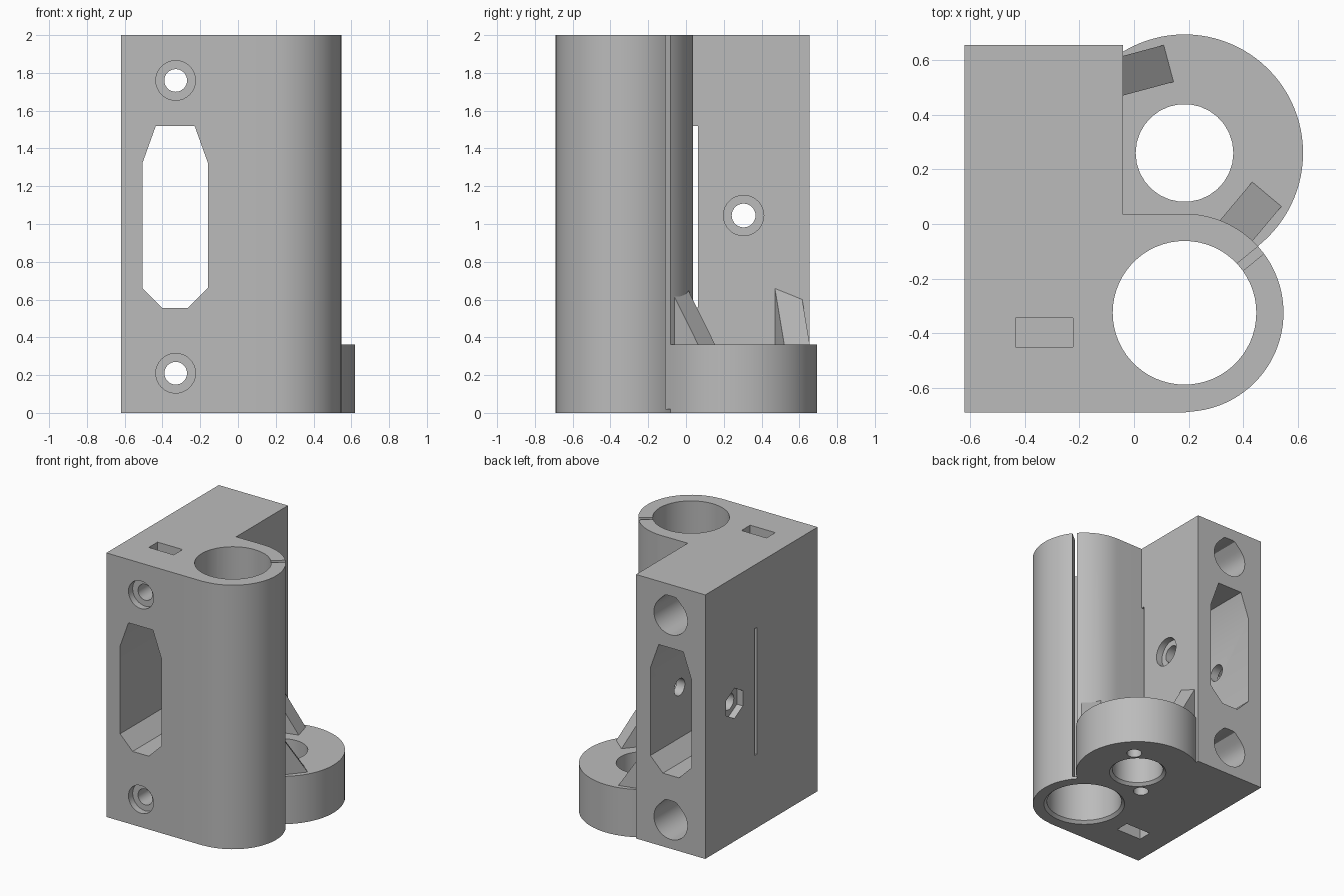
import bpy, bmesh, math
from mathutils import Vector

if "Cube" in bpy.data.objects:
    bpy.data.objects.remove(bpy.data.objects["Cube"])

grey = bpy.data.materials.new("plain grey")
grey.diffuse_color = (0.5, 0.5, 0.5, 1)
grey.use_nodes = True
grey.node_tree.nodes["Principled BSDF"].inputs["Base Color"].default_value = grey.diffuse_color


def ring(cx, cy, r, n=32, start=0.0, sweep=2 * math.pi):
    closed = abs(sweep - 2 * math.pi) < 1e-6
    d = n if closed else n - 1
    return [(cx + r * math.cos(start + sweep * i / d), cy + r * math.sin(start + sweep * i / d))
            for i in range(n)]


def rect(x0, x1, y0, y1):
    return [(x0, y0), (x1, y0), (x1, y1), (x0, y1)]


def teardrop(cx, cz, r, n=40):
    pts = []
    for x, z in ring(0, 0, r, n):
        a = math.atan2(z, x)
        if math.pi / 4 < a < 3 * math.pi / 4:   # printable roof, cut flat
            k = 1 / math.cos(math.pi / 4 - abs(a - math.pi / 2))
            x, z = x * k, min(z * k, 1.1 * r)
        pts.append((cx + x, cz + z))
    return pts


def prism(name, pts, axis, lo, hi, top=None):
    """Extrude a 2D profile along an axis; top may be another profile of equal length."""
    put = {"x": lambda p, h: (h, p[0], p[1]),
           "y": lambda p, h: (p[0], h, p[1]),
           "z": lambda p, h: (p[0], p[1], h)}[axis]
    bm = bmesh.new()
    a = [bm.verts.new(put(p, lo)) for p in pts]
    b = [bm.verts.new(put(p, hi)) for p in (top or pts)]
    n = len(pts)
    bm.faces.new(a)
    bm.faces.new(b)
    for i in range(n):
        bm.faces.new((a[i], a[(i + 1) % n], b[(i + 1) % n], b[i]))
    bmesh.ops.recalc_face_normals(bm, faces=bm.faces)
    me = bpy.data.meshes.new(name)
    bm.to_mesh(me)
    bm.free()
    me.materials.append(grey)
    ob = bpy.data.objects.new(name, me)
    bpy.context.collection.objects.link(ob)
    return ob


def combine(target, tool, op):
    m = target.modifiers.new("combine", "BOOLEAN")
    m.operation, m.object, m.solver = op, tool, "EXACT"
    bpy.context.view_layer.objects.active = target
    bpy.ops.object.modifier_apply(modifier=m.name)
    bpy.data.objects.remove(tool)


def gusset(name, end, angle, width=0.14, length=0.22, slope=1.55):
    """Sloped rib whose thin end is at `end`, rising backwards against the wall."""
    ob = prism(name, [(0, 0.3), (0, 0.36), (-length, 0.36 + slope * length), (-length, 0.3)],
               "y", -width / 2, width / 2)
    for v in ob.data.vertices:
        v.co.rotate(Vector((1, 0, 0)).rotation_difference(
            Vector((math.cos(angle), math.sin(angle), 0))))
        v.co += Vector((end[0], end[1], 0))
    return ob


CX, CY, FY = 0.185, -0.325, 0.26      # bearing tube and flange centres
SX = -0.33                            # centre line of the block's holes
body = prism("carriage_body", rect(-0.62, -0.04, -0.69, 0.655), "z", 0, 2)

# Solid parts: bearing tube, flange and its two ribs
tube = [(-0.1, -0.69)] + ring(CX, CY, 0.3625, 49, -math.pi / 2, math.pi) + [(-0.1, 0.035)]
tube[1] = (CX, -0.69)
solids = [
    prism("bearing_tube", tube, "z", 0, 2),
    prism("nut_flange", ring(CX, FY, 0.434, 96), "z", 0, 0.362),
    gusset("wall_rib", (0.128, 0.588), math.radians(15)),
    gusset("tube_rib", (0.487, 0.11), math.radians(50)),
]
for s in solids:
    combine(body, s, "UNION")

# Cut-outs
cuts = [
    prism("bearing_bore", ring(CX, CY, 0.263, 60), "z", -0.1, 2.1),
    prism("bearing_chamfer", ring(CX, CY, 0.295, 60), "z", -0.01, 0.02,
          ring(CX, CY, 0.263, 60)),
    prism("nut_bore", ring(CX, FY, 0.179, 30), "z", -0.1, 0.8),
    prism("nut_chamfer", ring(CX, FY, 0.21, 30), "z", -0.01, 0.02, ring(CX, FY, 0.179, 30)),
    prism("belt_channel", [(-0.505, 0.66), (-0.4, 0.555), (-0.265, 0.555), (-0.16, 0.66),
                           (-0.16, 1.325), (-0.23, 1.52), (-0.435, 1.52), (-0.505, 1.325)],
          "y", -1, 1),
    prism("side_slit", rect(0.037, 0.064, 0.557, 1.518), "x", -1, 0),
    prism("side_screw", ring(0.305, 1.045, 0.063), "x", -1, 0),
    prism("side_screw_head", ring(0.305, 1.045, 0.107), "x", -0.09, 0),
    prism("side_hex_nut", ring(0.305, 1.045, 0.115, 6, math.pi / 2), "x", -1, -0.57),
]
for s in (-1, 1):
    cuts.append(prism("flange_screw", ring(CX + 0.19 * s, FY + 0.19 * s, 0.053, 24),
                      "z", -0.1, 0.28))
for z, z0, z1 in ((0.21, -0.1, 0.315), (1.76, 1.655, 2.1)):
    cuts += [prism("front_screw", ring(SX, z, 0.06), "y", -1, 0),
             prism("front_screw_head", ring(SX, z, 0.105), "y", -1, -0.64),
             prism("rear_bore", teardrop(SX, z, 0.14), "y", -0.25, 1),
             prism("nut_trap", rect(-0.433, -0.223, -0.45, -0.345), "z", z0, z1)]

# Clamp slit through the tube wall
a = math.radians(39.4)
d, n = Vector((math.cos(a), math.sin(a))), Vector((-math.sin(a), math.cos(a)))
c = Vector((CX, CY))
cuts.append(prism("clamp_slit", [tuple(c + d * u + n * w) for u, w in
                                 ((0.2, -0.017), (0.375, -0.017), (0.375, 0.017), (0.2, 0.017))],
                  "z", 0.02, 2.1))
for s in cuts:
    combine(body, s, "DIFFERENCE")

# Smooth round walls, keep edges sharp
bpy.ops.object.select_all(action="DESELECT")
body.select_set(True)
bpy.context.view_layer.objects.active = body
bpy.ops.object.shade_smooth_by_angle(angle=math.radians(30))
